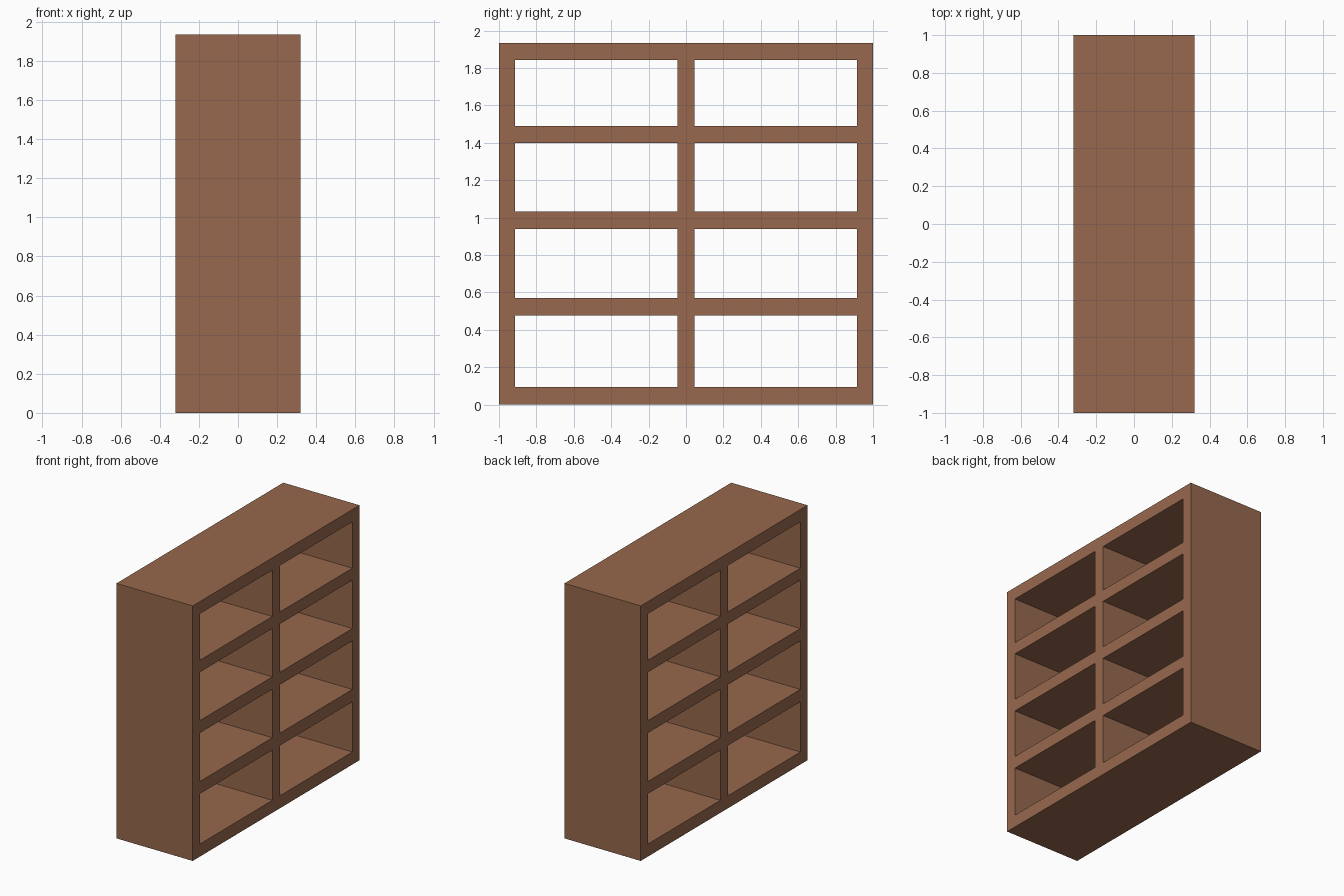
import bpy, bmesh

if "Cube" in bpy.data.objects:
    bpy.data.objects.remove(bpy.data.objects["Cube"])

HALF_DEPTH = 0.32
# Alternating board / opening boundaries across the width and up the height
YS = [-1.0, -0.915, -0.045, 0.045, 0.915, 1.0]
ZS = [0.0, 0.095, 0.476, 0.57, 0.938, 1.032, 1.399, 1.49, 1.842, 1.935]

bm = bmesh.new()

# Face frame: a grid of cells with the compartments left open
verts = [[bm.verts.new((-HALF_DEPTH, y, z)) for z in ZS] for y in YS]
for i in range(len(YS) - 1):
    for j in range(len(ZS) - 1):
        if i % 2 and j % 2:
            continue
        bm.faces.new((verts[i][j], verts[i + 1][j], verts[i + 1][j + 1], verts[i][j + 1]))

# Extrude the frame through the full depth, open on both sides
ret = bmesh.ops.extrude_face_region(bm, geom=bm.faces[:], use_keep_orig=True)
moved = [g for g in ret["geom"] if isinstance(g, bmesh.types.BMVert)]
bmesh.ops.translate(bm, vec=(2 * HALF_DEPTH, 0, 0), verts=moved)
bmesh.ops.recalc_face_normals(bm, faces=bm.faces[:])

mesh = bpy.data.meshes.new("bookshelf")
bm.to_mesh(mesh)
bm.free()
shelf = bpy.data.objects.new("bookshelf", mesh)
bpy.context.collection.objects.link(shelf)

# Brown wood
wood = bpy.data.materials.new("brown_wood")
wood.diffuse_color = (0.31, 0.14, 0.075, 1.0)
wood.use_nodes = True
wood.node_tree.nodes["Principled BSDF"].inputs["Base Color"].default_value = wood.diffuse_color
mesh.materials.append(wood)
